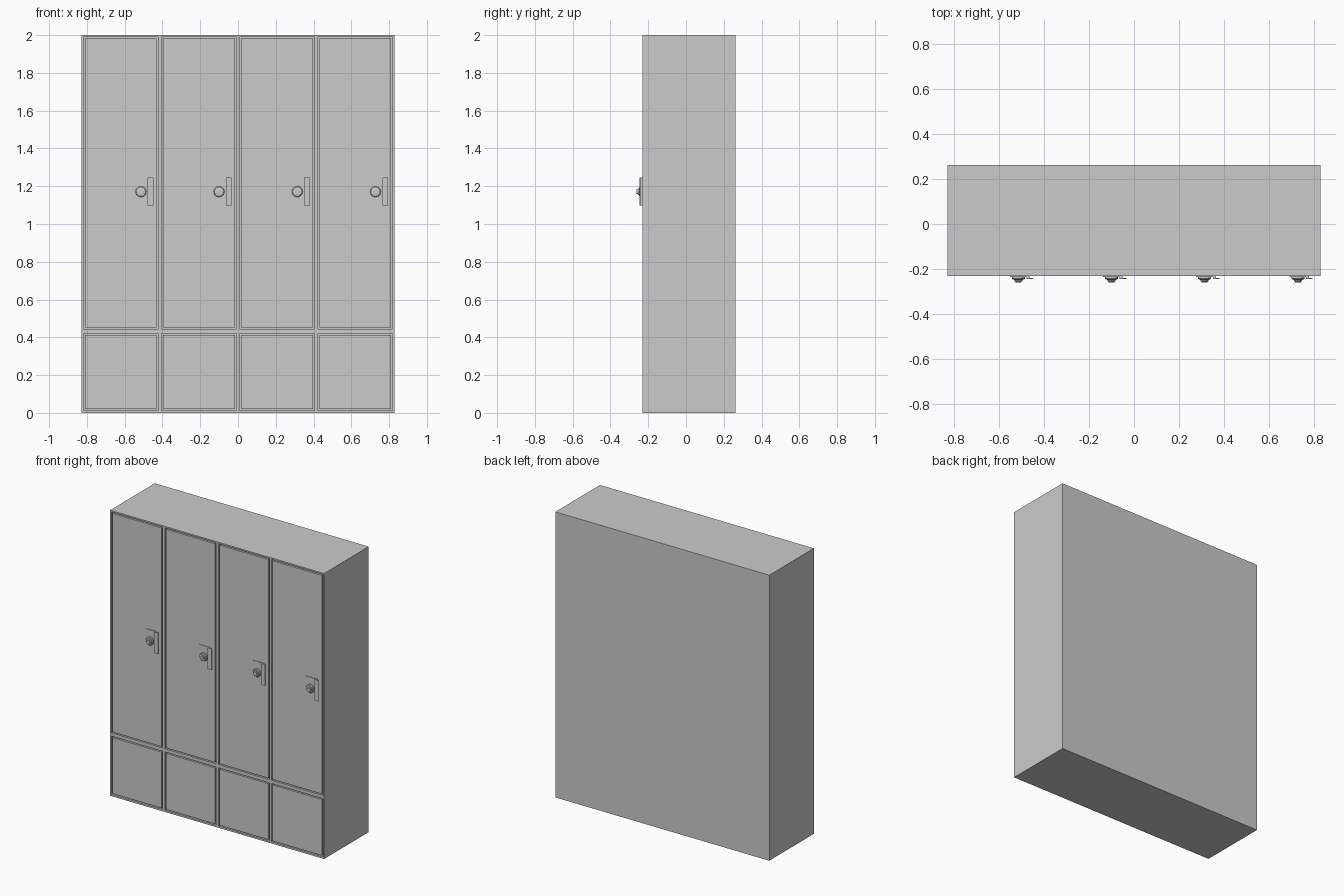
import bpy, bmesh, math
from mathutils import Matrix

if "Cube" in bpy.data.objects:
    bpy.data.objects.remove(bpy.data.objects["Cube"])

FRONT, BACK = -0.231, 0.262
HALF_W, HEIGHT = 0.829, 2.0
OPEN_W, DIVIDER = 0.396, 0.018
POCKET, GAP = 0.022, 0.008
PITCH = OPEN_W + DIVIDER
COLUMNS = [(i - 1.5) * PITCH for i in range(4)]
ROWS = [("lower", 0.012, 0.42), ("upper", 0.443, 1.99)]


def add_box(bm, x0, x1, y0, y1, z0, z1):
    m = Matrix.Translation(((x0 + x1) / 2, (y0 + y1) / 2, (z0 + z1) / 2))
    m = m @ Matrix.Diagonal((x1 - x0, y1 - y0, z1 - z0, 1))
    bmesh.ops.create_cube(bm, size=1, matrix=m)


def finish(bm, name):
    bmesh.ops.recalc_face_normals(bm, faces=bm.faces)
    mesh = bpy.data.meshes.new(name)
    bm.to_mesh(mesh)
    bm.free()
    obj = bpy.data.objects.new(name, mesh)
    bpy.context.collection.objects.link(obj)
    return obj


def box(name, *dims):
    bm = bmesh.new()
    add_box(bm, *dims)
    return finish(bm, name)


# Cabinet body with one shallow pocket per door
body = box("cabinet_body", -HALF_W, HALF_W, FRONT, BACK, 0, HEIGHT)
bm = bmesh.new()
for cx in COLUMNS:
    for _, z0, z1 in ROWS:
        add_box(bm, cx - OPEN_W / 2, cx + OPEN_W / 2, FRONT - 0.05, FRONT + POCKET, z0, z1)
cutter = finish(bm, "door_opening_cutter")
cut = body.modifiers.new("door_openings", 'BOOLEAN')
cut.operation, cut.solver, cut.object = 'DIFFERENCE', 'EXACT', cutter
bpy.context.view_layer.objects.active = body
bpy.ops.object.modifier_apply(modifier=cut.name)
bpy.data.objects.remove(cutter)


def pull_plate(name, cx):
    """Thin lock plate bent outward into a finger pull, extruded along z."""
    outline = [(-0.038, 0.001), (-0.038, -0.004), (0.036, -0.004), (0.036, -0.014),
               (0.066, -0.014), (0.066, -0.010), (0.050, -0.010), (0.050, 0.001)]
    bm = bmesh.new()
    face = bm.faces.new([bm.verts.new((cx + x, FRONT + y, 1.099)) for x, y in outline])
    top = bmesh.ops.extrude_face_region(bm, geom=[face])["geom"]
    bmesh.ops.translate(bm, vec=(0, 0, 0.148),
                        verts=[v for v in top if isinstance(v, bmesh.types.BMVert)])
    return finish(bm, name)


def lock_knob(name, cx, cz, sides=12):
    """Stepped knob: (radius, distance out from the door) spun around y."""
    profile = [(0.029, 0.002), (0.029, 0.012), (0.025, 0.016), (0.018, 0.017),
               (0.018, 0.023), (0.013, 0.024), (0.013, 0.030)]
    bm = bmesh.new()
    rings = [[bm.verts.new((cx + r * math.cos(a), FRONT - d, cz + r * math.sin(a)))
              for a in (2 * math.pi * i / sides for i in range(sides))]
             for r, d in profile]
    for lo, hi in zip(rings, rings[1:]):
        for i in range(sides):
            j = (i + 1) % sides
            bm.faces.new((lo[i], lo[j], hi[j], hi[i]))
    bm.faces.new(rings[0])
    bm.faces.new(rings[-1])
    return finish(bm, name)


# Doors flush with the frame, plus hardware on the tall doors
for n, cx in enumerate(COLUMNS, 1):
    half = OPEN_W / 2 - GAP
    for row, z0, z1 in ROWS:
        box(f"{row}_door_{n}", cx - half, cx + half, FRONT, FRONT + POCKET + 0.002,
            z0 + GAP, z1 - GAP)
    lock_x = cx + 0.107
    pull_plate(f"pull_plate_{n}", lock_x)
    lock_knob(f"lock_knob_{n}", lock_x, 1.171)
